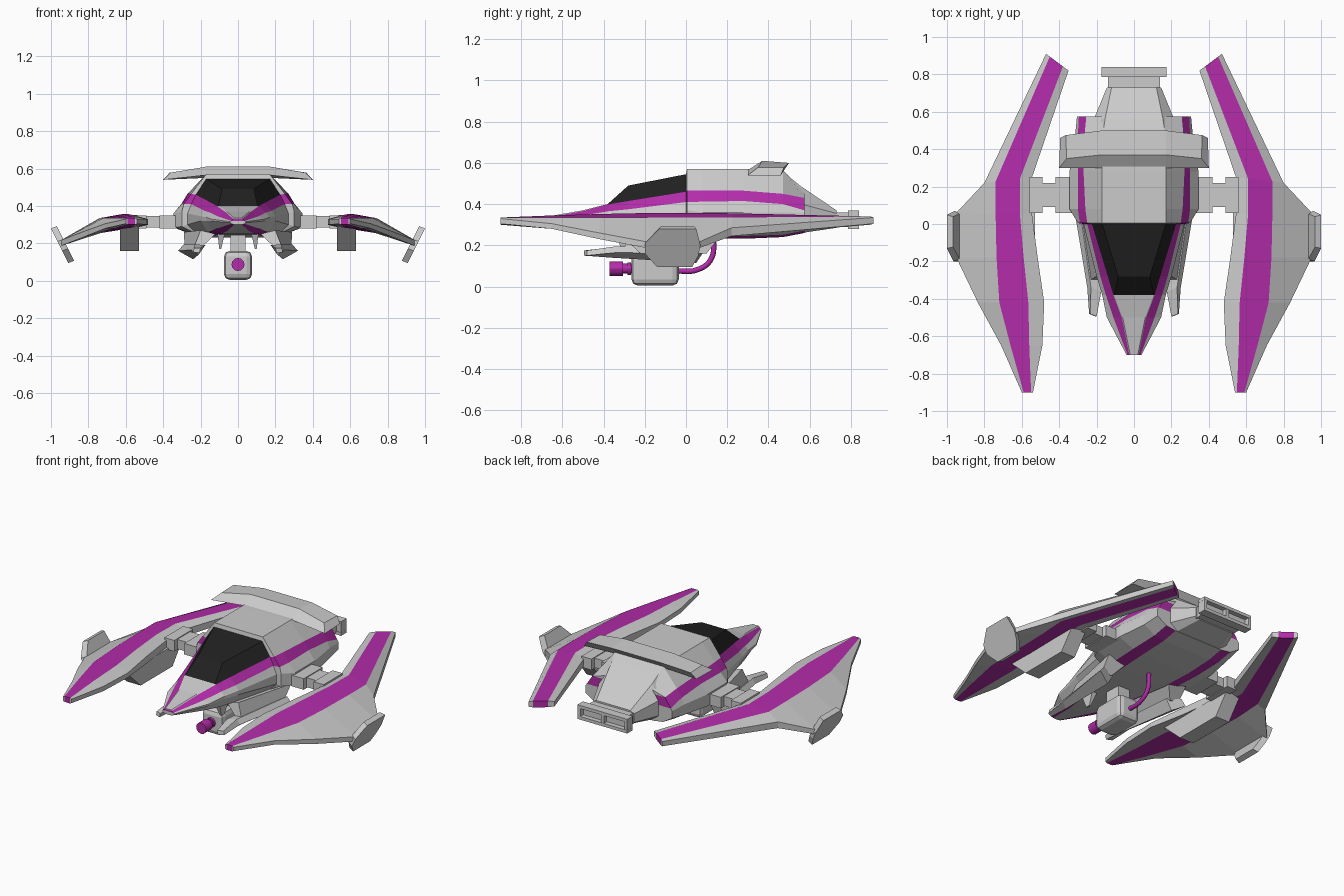
import bpy, bmesh, math
from mathutils import Vector

if "Cube" in bpy.data.objects:
    bpy.data.objects.remove(bpy.data.objects["Cube"])


def material(name, rgb):
    m = bpy.data.materials.new(name)
    m.use_nodes = True
    m.diffuse_color = (*rgb, 1)
    m.node_tree.nodes["Principled BSDF"].inputs["Base Color"].default_value = (*rgb, 1)
    return m


GREY, PURPLE, BLACK = 0, 1, 2
MATS = [material("light_grey", (.6, .6, .6)),
        material("purple", (.45, .025, .4)),
        material("canopy_black", (.015, .015, .015))]


def loft(name, rings, rule=None, cap_rule=None, mirror=False):
    """Skin equal rings; caps are ladders of quads between the two ring halves."""
    bm = bmesh.new()
    vs = [[bm.verts.new(p) for p in r] for r in rings]
    n = len(rings[0])

    def face(corners, colour):
        bm.faces.new(corners).material_index = colour

    for i in range(len(vs) - 1):
        for j in range(n):
            k = (j + 1) % n
            face((vs[i][j], vs[i][k], vs[i + 1][k], vs[i + 1][j]),
                 rule(i, j) if rule else GREY)
    for r in (vs[0], vs[-1]):
        for j in range(n // 2 - 1):
            face((r[j], r[j + 1], r[n - 2 - j], r[n - 1 - j]),
                 cap_rule(j) if cap_rule else GREY)
    bmesh.ops.recalc_face_normals(bm, faces=bm.faces)
    me = bpy.data.meshes.new(name)
    bm.to_mesh(me)
    bm.free()
    for m in MATS:
        me.materials.append(m)
    ob = bpy.data.objects.new(name, me)
    bpy.context.collection.objects.link(ob)
    if mirror:
        ob.modifiers.new("mirror", 'MIRROR')
    return ob


def box(name, x, y, z, mirror=False):
    rings = [[(a, y[0], z[0]), (a, y[1], z[0]), (a, y[1], z[1]), (a, y[0], z[1])] for a in x]
    return loft(name, rings, mirror=mirror)


def cylinder(name, radius, y0, y1, z, colour):
    bpy.ops.mesh.primitive_cylinder_add(vertices=12, radius=radius, depth=y1 - y0,
                                        location=(0, (y0 + y1) / 2, z),
                                        rotation=(math.pi / 2, 0, 0))
    ob = bpy.context.object
    ob.name = name
    ob.data.materials.append(MATS[colour])
    bpy.ops.object.shade_smooth_by_angle()


def section(y, half):
    """Full cross-section at y from its +x half, given top to bottom."""
    return [(x, y, z) for x, z in half] + [(-x, y, z) for x, z in reversed(half)]


# Hull: roof edge, stripe top, stripe bottom, upper side, lower side, belly stripe pair
hull = [
    section(-.70, [(.02, .335), (.025, .33), (.035, .32), (.04, .315), (.04, .31), (.035, .305), (.02, .30)]),
    section(-.50, [(.06, .37), (.065, .366), (.11, .345), (.145, .33), (.145, .32), (.11, .28), (.06, .265)]),
    section(-.38, [(.105, .40), (.11, .398), (.15, .365), (.17, .34), (.17, .32), (.14, .265), (.09, .25)]),
    section(-.28, [(.085, .49), (.14, .415), (.18, .375), (.2, .345), (.2, .32), (.16, .26), (.11, .245)]),
    section(.0, [(.17, .545), (.225, .46), (.25, .41), (.27, .36), (.27, .30), (.22, .25), (.15, .235)]),
    section(.005, [(.17, .57), (.25, .465), (.29, .41), (.3, .37), (.3, .29), (.22, .25), (.15, .235)]),
    section(.08, [(.17, .57), (.26, .467), (.3, .412), (.345, .36), (.345, .285), (.23, .245), (.16, .232)]),
    section(.28, [(.17, .57), (.27, .465), (.3, .415), (.345, .36), (.345, .285), (.24, .245), (.17, .232)]),
    section(.47, [(.17, .565), (.265, .45), (.3, .40), (.315, .36), (.315, .295), (.24, .25), (.17, .24)]),
    section(.575, [(.15, .46), (.255, .43), (.295, .37), (.305, .355), (.305, .31), (.24, .27), (.17, .26)]),
]


def hull_colour(i, j):
    roof = j == 13
    k = min(j, 12 - j)
    if i in (2, 3) and (roof or k == 0):
        return BLACK
    return PURPLE if not roof and k in (1, 5) else GREY


loft("hull", hull, hull_colour, lambda j: PURPLE if j == 1 else GREY)

# Tail cone and twin-slot exhaust
loft("tail", [
    section(.46, [(.17, .565), (.235, .43), (.235, .30), (.17, .25)]),
    section(.56, [(.155, .485), (.215, .40), (.215, .30), (.16, .26)]),
    section(.73, [(.12, .37), (.145, .355), (.145, .30), (.12, .285)]),
])
box("exhaust_neck", (-.14, .14), (.72, .80), (.29, .36))
box("exhaust_plate", (-.17, .17), (.79, .81), (.28, .37))
box("exhaust_top_rim", (-.175, .175), (.785, .84), (.35, .37))
box("exhaust_bottom_rim", (-.175, .175), (.785, .84), (.28, .30))
box("exhaust_side_rim", (.155, .174), (.787, .839), (.29, .36), mirror=True)
box("exhaust_divider", (-.01, .01), (.80, .838), (.29, .36))

# Rear spoiler, lofted across the width
spoiler_half = [
    [(.17, .30, .565), (.17, .37, .61), (.17, .50, .60), (.17, .46, .55)],
    [(.40, .30, .54), (.36, .35, .578), (.365, .475, .578), (.395, .46, .54)],
]
loft("spoiler", [[(-x, y, z) for x, y, z in spoiler_half[1]],
                 [(-x, y, z) for x, y, z in spoiler_half[0]]] + spoiler_half)


# Wings: inner (x, y), stripe x pair, outer (x, y), then top and bottom heights
def wing_ring(inner, s1, s2, outer, top, bottom):
    def pt(x, z):
        t = (x - inner[0]) / (outer[0] - inner[0])
        return (x, inner[1] + t * (outer[1] - inner[1]), z)
    xs = (inner[0], s1, s2, outer[0])
    return [pt(x, z) for x, z in zip(xs, top)] + \
           [pt(x, z) for x, z in reversed(list(zip(xs, bottom)))]


loft("wing", [
    wing_ring((.54, -.90), .55, .59, (.60, -.90), (.33, .335, .335, .33), (.305, .30, .30, .305)),
    wing_ring((.49, -.65), .56, .66, (.71, -.65), (.33, .345, .335, .305), (.30, .29, .28, .28)),
    wing_ring((.48, -.42), .565, .72, (.835, -.42), (.33, .352, .335, .26), (.30, .285, .265, .23)),
    wing_ring((.515, -.18), .59, .735, (.95, -.18), (.335, .357, .335, .215), (.29, .28, .255, .185)),
    wing_ring((.545, .05), .61, .74, (.95, .06), (.335, .358, .335, .215), (.29, .28, .255, .185)),
    wing_ring((.545, .25), .61, .74, (.80, .22), (.335, .355, .335, .285), (.29, .28, .265, .245)),
    wing_ring((.35, .82), .38, .45, (.47, .91), (.335, .34, .34, .335), (.305, .30, .30, .305)),
], lambda i, j: PURPLE if j in (1, 5) else GREY, lambda j: PURPLE if j == 1 else GREY, mirror=True)

# Winglets: tilted hexagonal end plates
hexagon = [(-.2, .16), (-.2, .21), (-.13, .28), (.05, .28), (.07, .20), (.03, .095), (-.14, .095)]
hexagon.insert(5, (.06, .15))
loft("winglet", [[(.905 + (z - .09) * .5, y, z) for y, z in hexagon],
                 [(.873 + (z - .09) * .5, y * .9 - .006, z + .012) for y, z in hexagon]], mirror=True)

# Stepped struts between hull and wings
box("strut_inner", (.33, .42), (.06, .25), (.28, .35), mirror=True)
box("strut_middle", (.41, .50), (.09, .22), (.285, .345), mirror=True)
box("strut_outer", (.49, .56), (.06, .25), (.28, .35), mirror=True)

# Tapered block below each wing
loft("underwing_block", [
    [(.53, -.36, .29), (.63, -.36, .29), (.63, .2, .29), (.53, .2, .29)],
    [(.53, -.22, .16), (.63, -.22, .16), (.63, .1, .16), (.53, .1, .16)],
], mirror=True)

# Swept lower pods with pylons, and small chin fins
loft("lower_pod", [
    [(.20, -.495, .175), (.205, -.495, .15), (.24, -.48, .15), (.235, -.48, .175)],
    [(.175, -.36, .19), (.21, -.36, .14), (.25, -.34, .165), (.23, -.34, .195)],
    [(.20, .05, .18), (.24, .05, .115), (.32, .08, .16), (.29, .08, .195)],
], mirror=True)
loft("pod_pylon", [
    [(.12, -.28, .25), (.2, -.28, .27), (.29, .12, .26), (.16, .12, .24)],
    [(.2, -.3, .175), (.235, -.3, .18), (.285, .06, .185), (.22, .06, .17)],
], mirror=True)
loft("chin_fin", [
    [(.07, -.34, .255), (.11, -.34, .255), (.11, -.24, .255), (.07, -.24, .255)],
    [(.09, -.31, .17), (.10, -.31, .17), (.10, -.28, .17), (.09, -.28, .17)],
], mirror=True)

# Belly turret: chamfered body, neck, barrel and feed hose
body = box("turret_body", (-.075, .075), (-.265, -.035), (.005, .16))
bevel = body.modifiers.new("bevel", 'BEVEL')
bevel.width = .03
bevel.segments = 2
box("turret_neck", (-.04, .04), (-.2, -.09), (.14, .26))
cylinder("barrel_neck", .024, -.31, -.255, .087, PURPLE)
cylinder("barrel_muzzle", .035, -.37, -.305, .087, PURPLE)
cylinder("barrel_collar", .03, -.285, -.268, .087, PURPLE)

curve = bpy.data.curves.new("feed_hose", 'CURVE')
curve.dimensions = '3D'
curve.bevel_depth = .013
curve.bevel_resolution = 2
curve.resolution_u = 6
curve.use_fill_caps = True
spline = curve.splines.new('BEZIER')
path = [(-.04, .075), (.05, .08), (.12, .13), (.135, .25)]
spline.bezier_points.add(len(path) - 1)
for bp, (y, z) in zip(spline.bezier_points, path):
    bp.co = Vector((0, y, z))
    bp.handle_left_type = bp.handle_right_type = 'AUTO'
curve.materials.append(MATS[PURPLE])
bpy.context.collection.objects.link(bpy.data.objects.new("feed_hose", curve))
